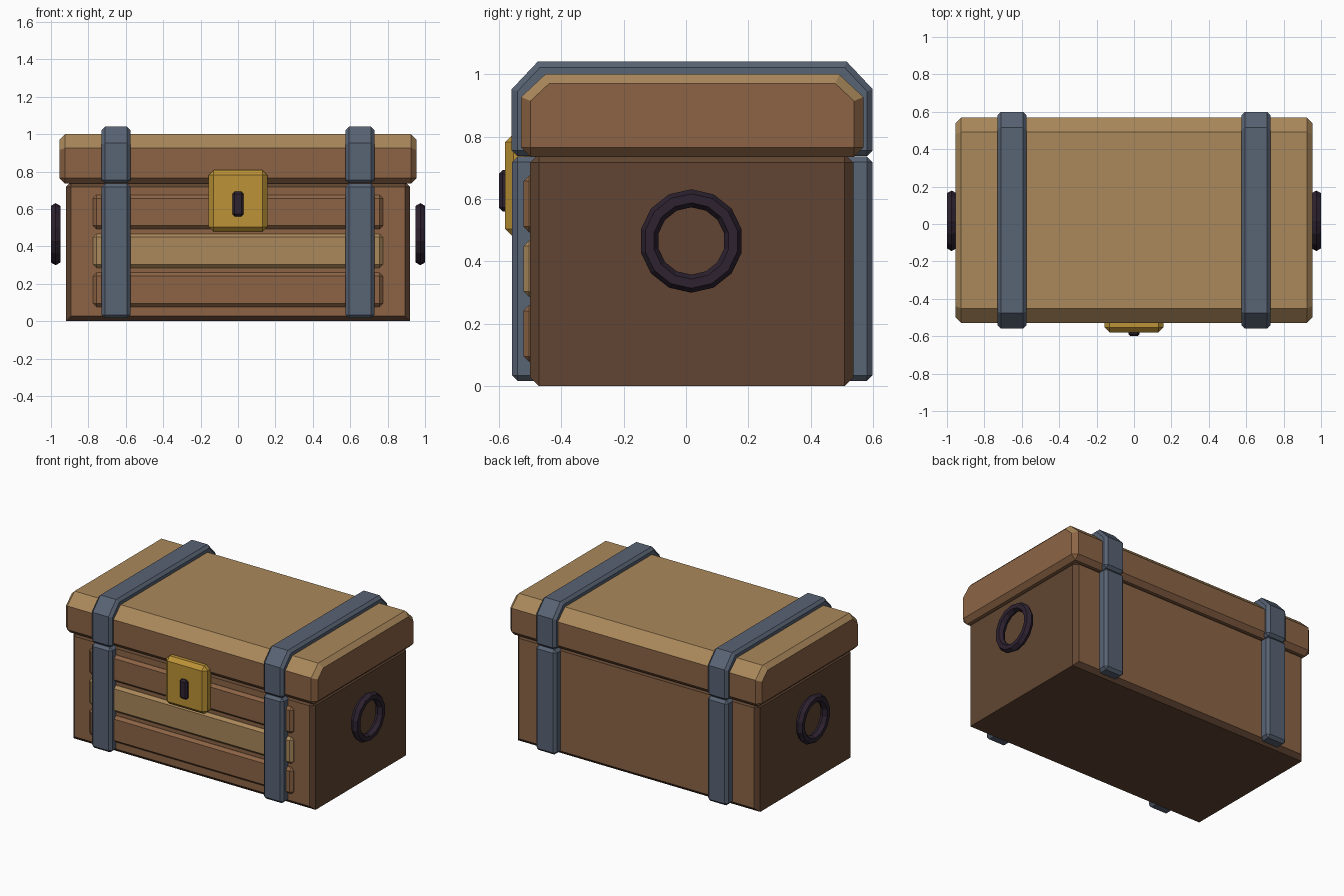
import bpy, bmesh, math
from mathutils import Vector

if "Cube" in bpy.data.objects:
    bpy.data.objects.remove(bpy.data.objects["Cube"])


def material(name, rgb):
    lin = [((c / 255 + 0.055) / 1.055) ** 2.4 for c in rgb]
    m = bpy.data.materials.new(name)
    m.diffuse_color = (*lin, 1)
    m.use_nodes = True
    m.node_tree.nodes["Principled BSDF"].inputs["Base Color"].default_value = m.diffuse_color
    return m


BROWN = material("brown wood", (140, 100, 69))
TAN = material("tan wood", (170, 136, 91))
DARK = material("dark wood", (97, 69, 50))
STEEL = material("blue steel", (88, 99, 116))
GOLD = material("gold", (188, 146, 54))
IRON = material("dark iron", (45, 34, 48))
YC = 0.02  # depth centre of the chest


def prism(name, profile, x0, x1, bevel, mats, rule=None, keep=None):
    """Extrude a (y, z) profile along x and chamfer its right-angled edges."""
    bm = bmesh.new()
    face = bm.faces.new([bm.verts.new((x0, y, z)) for y, z in profile])
    ext = bmesh.ops.extrude_face_region(bm, geom=[face])
    new = [v for v in ext["geom"] if isinstance(v, bmesh.types.BMVert)]
    bmesh.ops.translate(bm, verts=new, vec=(x1 - x0, 0, 0))
    bmesh.ops.recalc_face_normals(bm, faces=bm.faces)
    edges = [e for e in bm.edges if e.calc_face_angle(0) > math.radians(60)
             and not (keep and keep(e))]
    bmesh.ops.bevel(bm, geom=edges, offset=bevel, segments=1, affect='EDGES',
                    clamp_overlap=True)
    bmesh.ops.recalc_face_normals(bm, faces=bm.faces)
    bm.normal_update()
    if rule:
        for f in bm.faces:
            f.material_index = rule(f.normal)
    me = bpy.data.meshes.new(name)
    bm.to_mesh(me)
    bm.free()
    for m in mats:
        me.materials.append(m)
    ob = bpy.data.objects.new(name, me)
    bpy.context.collection.objects.link(ob)
    return ob


def box(name, x, y, z, bevel, mats, rule=None, keep=None):
    profile = [(y[0], z[0]), (y[1], z[0]), (y[1], z[1]), (y[0], z[1])]
    return prism(name, profile, x[0], x[1], bevel, mats, rule, keep)


def arch(half, bottom, top, cut_y, cut_z):
    """Box-shaped profile with two cut upper corners."""
    right = [(half, bottom), (half, top - cut_z), (half - cut_y, top)]
    return ([(YC + y, z) for y, z in right]
            + [(YC - y, z) for y, z in reversed(right)])


# Chest body: brown front and back, dark ends, chamfers and base
def end_base_edge(e):
    a, b = (v.co for v in e.verts)
    return max(a.z, b.z) < 0.01 and abs(a.x - b.x) < 0.01


box("chest_body", (-0.92, 0.92), (YC - 0.52, YC + 0.517), (0, 0.745), 0.028,
    [DARK, BROWN], lambda n: int(abs(n.y) > 0.9), end_base_edge)

# Lid: tan on every upward face, brown below
prism("lid", arch(0.549, 0.735, 1.0, 0.078, 0.073), -0.955, 0.955, 0.03,
      [BROWN, TAN], lambda n: int(n.z > 0.3))

# Front planks
for name, z0, mat in (("lower_plank", 0.077, BROWN), ("middle_plank", 0.285, TAN),
                      ("upper_plank", 0.493, BROWN)):
    box(name, (-0.775, 0.775), (-0.521, -0.47), (z0, z0 + 0.182), 0.018, [mat])

# Metal straps on both sides: one over the lid, plates down front and back
for side, cx in (("left", -0.652), ("right", 0.652)):
    x = (cx - 0.077, cx + 0.077)
    prism(side + "_lid_strap", arch(0.579, 0.738, 1.04, 0.083, 0.088),
          *x, 0.018, [STEEL])
    for end, s in (("front", -1), ("back", 1)):
        y = sorted((YC + s * 0.578, YC + s * 0.48))
        box(f"{side}_{end}_strap", x, y, (0.016, 0.736), 0.018, [STEEL])

# Lock plate and keyhole
box("lock_plate", (-0.157, 0.157), (-0.58, -0.49), (0.478, 0.808), 0.026, [GOLD])
box("keyhole", (-0.03, 0.03), (-0.6, -0.56), (0.56, 0.692), 0.012, [IRON])

# Ring handles floating beside each end
for side, s in (("left", -1), ("right", 1)):
    bpy.ops.mesh.primitive_torus_add(
        major_segments=14, minor_segments=6, major_radius=0.137,
        minor_radius=0.029, location=(s * 0.975, YC - 0.003, 0.465),
        rotation=(0, math.radians(90), 0))
    ring = bpy.context.object
    ring.name = side + "_ring_handle"
    ring.data.materials.append(IRON)
    # stand the ring with a corner at the top
    ring.data.update()
    for p in ring.data.polygons:
        p.use_smooth = False
